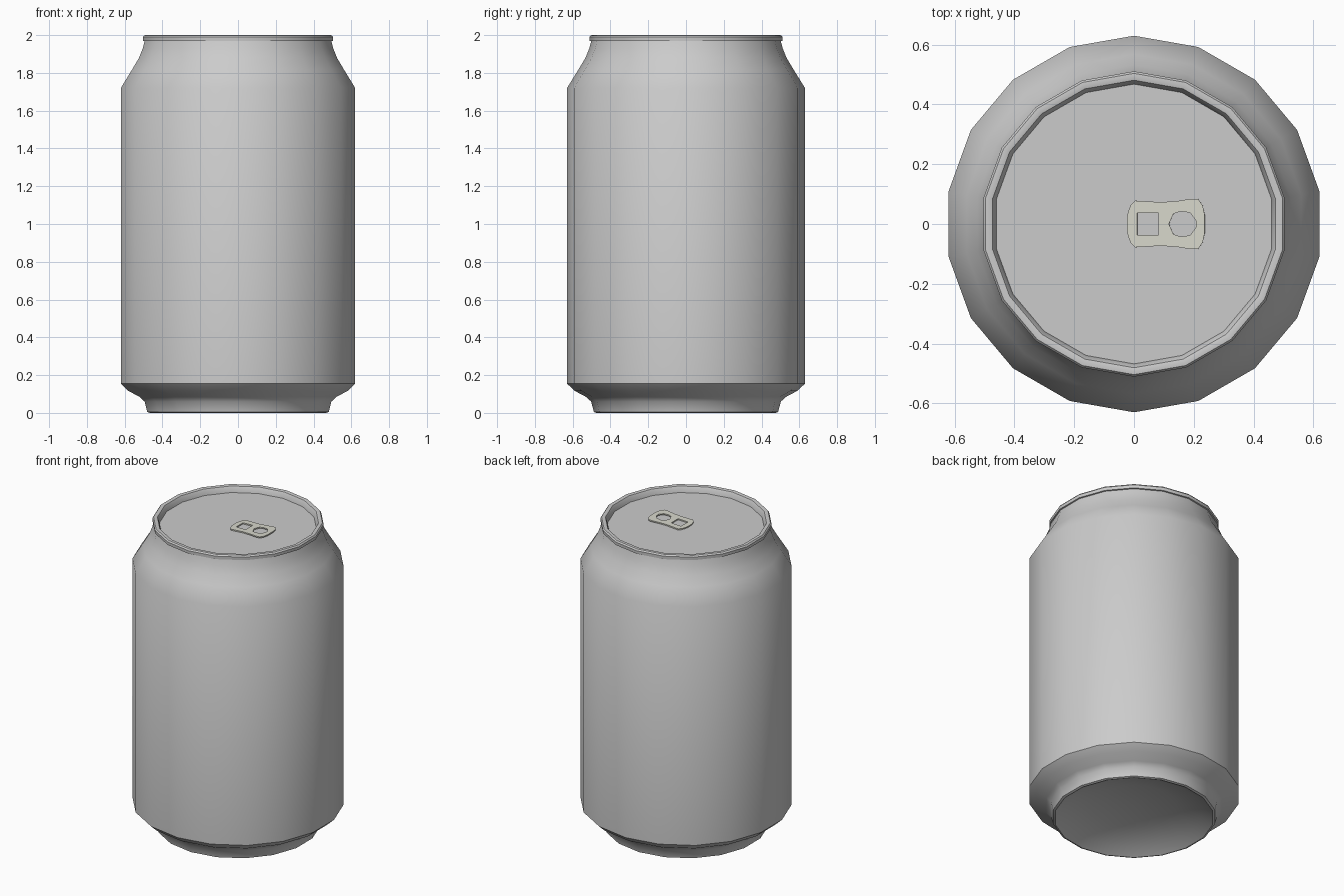
import bpy, bmesh, math
from mathutils import Vector

if "Cube" in bpy.data.objects:
    bpy.data.objects.remove(bpy.data.objects["Cube"])

SIDES = 18


def smooth(obj, angle):
    bpy.ops.object.select_all(action='DESELECT')
    obj.select_set(True)
    bpy.context.view_layer.objects.active = obj
    bpy.ops.object.shade_smooth_by_angle(angle=math.radians(angle))


def lathe(name, profile, angle=40):
    """Spin an (r, z) profile around z, starting on the +y axis."""
    bm = bmesh.new()
    verts = [bm.verts.new((0, r, z)) for r, z in profile]
    edges = [bm.edges.new(p) for p in zip(verts, verts[1:])]
    bmesh.ops.spin(bm, geom=verts + edges, cent=(0, 0, 0), axis=(0, 0, 1),
                   angle=math.tau, steps=SIDES, use_duplicate=False)
    bmesh.ops.remove_doubles(bm, verts=bm.verts[:], dist=1e-4)
    bmesh.ops.recalc_face_normals(bm, faces=bm.faces[:])
    # open shells: orient by the widest side face
    bm.normal_update()
    f = max(bm.faces, key=lambda f: f.calc_center_median().xy.length)
    if f.normal.xy.dot(f.calc_center_median().xy) < 0:
        bmesh.ops.reverse_faces(bm, faces=bm.faces[:])
    me = bpy.data.meshes.new(name)
    bm.to_mesh(me)
    bm.free()
    obj = bpy.data.objects.new(name, me)
    bpy.context.collection.objects.link(obj)
    smooth(obj, angle)
    return obj


# Can wall with domed underside, foot, shoulder and neck
lathe("can_body", [
    (0, 0.10), (0.25, 0.08), (0.41, 0.035), (0.475, 0.0), (0.488, 0.005),
    (0.502, 0.06), (0.53, 0.085), (0.59, 0.117), (0.63, 0.155),
    (0.63, 1.72), (0.568, 1.82), (0.532, 1.88), (0.512, 1.93), (0.502, 1.968)])

# Rolled rim and recessed lid
lathe("rim_and_lid", [
    (0.502, 1.968), (0.51, 1.97), (0.511, 1.99), (0.504, 1.999), (0.493, 2.0),
    (0.481, 1.997), (0.474, 1.985), (0.468, 1.96), (0, 1.96)])


# Pull tab: half outlines mirrored across y = 0
def mirrored(half):
    return half + [(x, -y) for x, y in reversed(half) if y > 0]


outline = mirrored([(-0.024, 0.015), (-0.02, 0.04), (-0.01, 0.065), (0.004, 0.078),
                    (0.09, 0.073), (0.145, 0.077), (0.19, 0.084), (0.215, 0.083),
                    (0.23, 0.062), (0.237, 0.03)])
rivet_hole = mirrored([(0.011, 0.036), (0.082, 0.036)])
finger_hole = mirrored([(0.117, 0.0), (0.132, 0.034), (0.155, 0.042),
                        (0.188, 0.038), (0.207, 0.012)])

curve = bpy.data.curves.new("pull_tab", 'CURVE')
curve.dimensions = '2D'
curve.fill_mode = 'BOTH'
curve.extrude = 0.004
for loop in (outline, rivet_hole, finger_hole):
    spline = curve.splines.new('POLY')
    spline.points.add(len(loop) - 1)
    for p, (x, y) in zip(spline.points, loop):
        p.co = (x, y, 0, 1)
    spline.use_cyclic_u = True
tab = bpy.data.objects.new("pull_tab", curve)
bpy.context.collection.objects.link(tab)
tab.location = (0, 0, 1.964)
tab.rotation_euler = (0, math.radians(-2), 0)
bpy.ops.object.select_all(action='DESELECT')
tab.select_set(True)
bpy.context.view_layer.objects.active = tab
bpy.ops.object.convert(target='MESH')
tab = bpy.context.view_layer.objects.active
smooth(tab, 30)

mat = bpy.data.materials.new("tab_metal")
mat.diffuse_color = (0.68, 0.68, 0.6, 1)
mat.use_nodes = True
mat.node_tree.nodes["Principled BSDF"].inputs["Base Color"].default_value = mat.diffuse_color
tab.data.materials.clear()
tab.data.materials.append(mat)
